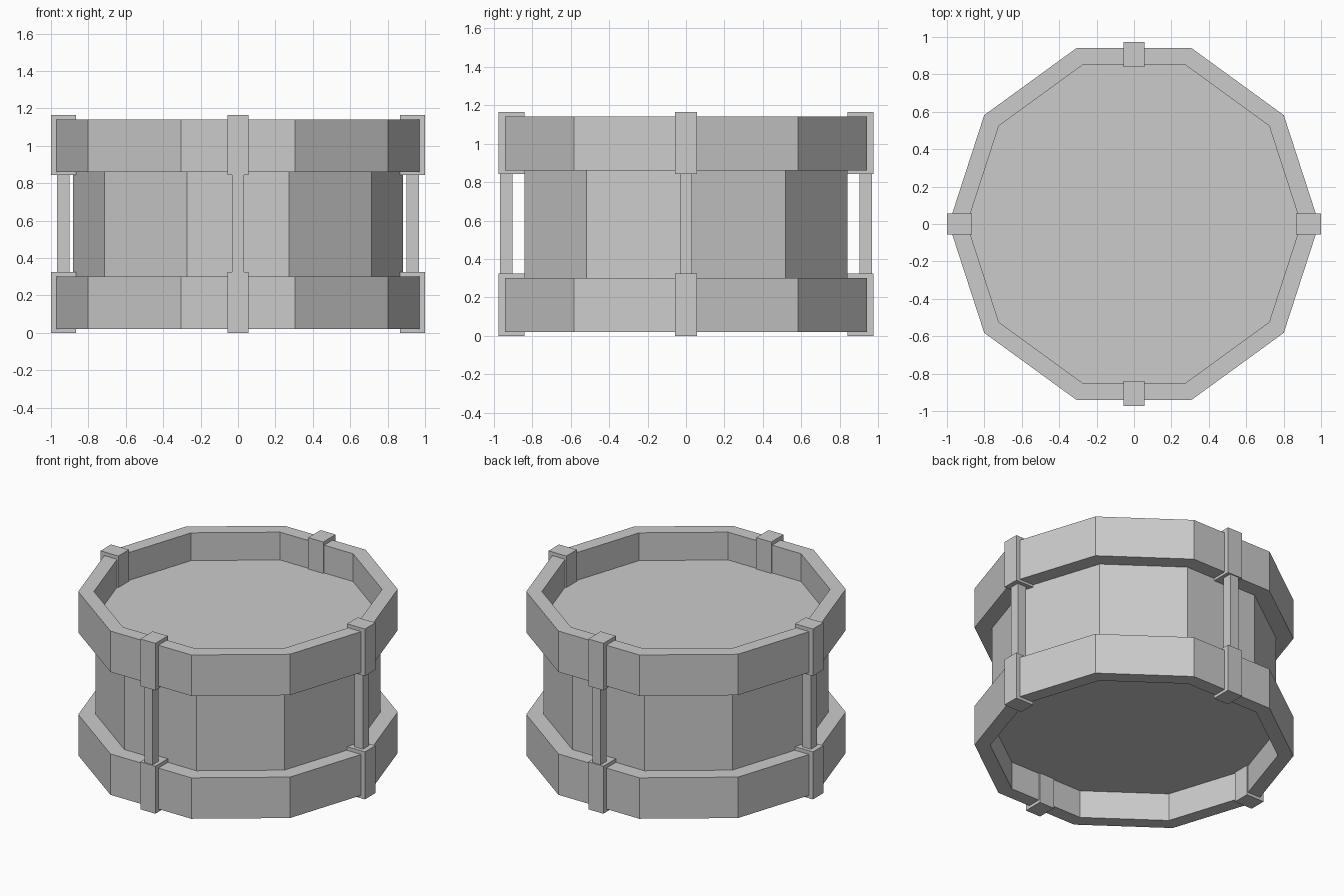
import bpy, bmesh
from math import cos, sin, pi

if "Cube" in bpy.data.objects:
    bpy.data.objects.remove(bpy.data.objects["Cube"])

SIDES = 10


def add_object(name, bm):
    bmesh.ops.recalc_face_normals(bm, faces=bm.faces)
    mesh = bpy.data.meshes.new(name)
    bm.to_mesh(mesh)
    bm.free()
    obj = bpy.data.objects.new(name, mesh)
    bpy.context.collection.objects.link(obj)
    return obj


def ring(name, profile):
    """Turn a closed (radius, z) profile into a ten-sided ring."""
    bm = bmesh.new()
    loops = [[bm.verts.new((r * cos(2 * pi * i / SIDES), r * sin(2 * pi * i / SIDES), z))
              for r, z in profile] for i in range(SIDES)]
    n = len(profile)
    for i in range(SIDES):
        a, b = loops[i], loops[(i + 1) % SIDES]
        for j in range(n):
            k = (j + 1) % n
            bm.faces.new((a[j], b[j], b[k], a[k]))
    return add_object(name, bm)


def prism(name, radius, z0, z1):
    """Solid ten-sided prism with a corner on the x axis."""
    bm = bmesh.new()
    base = bm.faces.new([bm.verts.new((radius * cos(2 * pi * i / SIDES),
                                       radius * sin(2 * pi * i / SIDES), z0))
                         for i in range(SIDES)])
    top = bmesh.ops.extrude_face_region(bm, geom=[base], use_keep_orig=True)["geom"]
    bmesh.ops.translate(bm, vec=(0, 0, z1 - z0),
                        verts=[v for v in top if isinstance(v, bmesh.types.BMVert)])
    return add_object(name, bm)


def box(name, lo, hi):
    bm = bmesh.new()
    bmesh.ops.create_cube(bm, size=1)
    for v in bm.verts:
        v.co = [(a + b) / 2 + c * (b - a) for a, b, c in zip(lo, hi, v.co)]
    return add_object(name, bm)


def radial_box(name, axis, sign, r0, r1, half, z0, z1):
    """Box standing on the +/- x or y axis between two distances from the centre."""
    a, b = sorted((sign * r0, sign * r1))
    if axis == "x":
        return box(name, (a, -half, z0), (b, half, z1))
    return box(name, (-half, a, z0), (half, b, z1))


# Drum shell
prism("shell", 0.882, 0.25, 0.91)

# Hoops and recessed drum heads, mirrored about mid height
MID = 0.58
for label, s in (("top", 1), ("bottom", -1)):
    ring(label + "_hoop", [(r, MID + s * h) for r, h in
                           ((0.99, 0.28), (0.99, 0.56), (0.893, 0.56),
                            (0.893, 0.36), (0.872, 0.36), (0.872, 0.28))])
    prism(label + "_head", 0.893, *sorted((MID + s * 0.33, MID + s * 0.37)))

# Four tension rods, each with a clip on both hoops
for label, axis, sign, r0, r1 in (("right", "x", 1, 0.865, 1.0), ("left", "x", -1, 0.865, 1.0),
                                  ("back", "y", 1, 0.84, 0.974), ("front", "y", -1, 0.84, 0.974)):
    radial_box(label + "_rod", axis, sign, 0.902, 0.967, 0.032, 0.25, 0.91)
    radial_box(label + "_bottom_clip", axis, sign, r0, r1, 0.057, 0.0, 0.325)
    radial_box(label + "_top_clip", axis, sign, r0, r1, 0.057, 0.843, 1.165)
